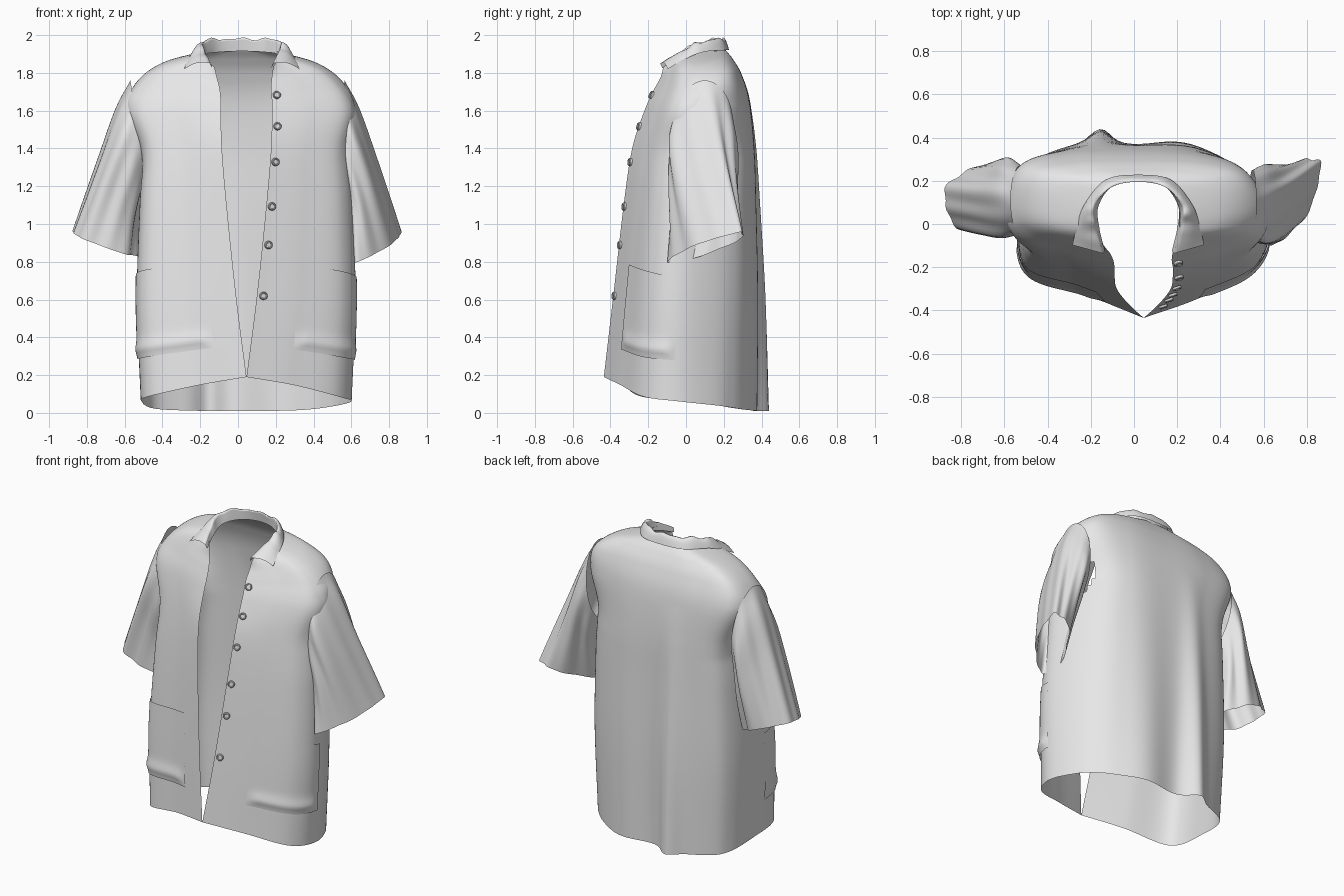
import bpy, bmesh, math
from mathutils import Vector

if "Cube" in bpy.data.objects:
    bpy.data.objects.remove(bpy.data.objects["Cube"])

def material(name, v):
    m = bpy.data.materials.new(name)
    m.diffuse_color = (v, v, v, 1)
    m.use_nodes = True
    m.node_tree.nodes["Principled BSDF"].inputs["Base Color"].default_value = m.diffuse_color
    return m

CLOTH = material("light grey cloth", 0.8)
BUTTON = material("button grey", 0.75)

def clamp(v):
    return min(max(v, 0), 1)

def spline(pts, t):
    """Catmull-Rom through a list of vectors, t in 0..len-1."""
    n = len(pts)
    i = min(max(int(t), 0), n - 2)
    f = t - i
    b, c = pts[i], pts[i + 1]
    a = pts[i - 1] if i > 0 else b * 2 - c
    d = pts[i + 2] if i + 2 < n else c * 2 - b
    return 0.5 * (b * 2 + (c - a) * f + (a * 2 - b * 5 + c * 4 - d) * f * f
                  + (b * 3 - a - c * 3 + d) * f ** 3)

def grid(name, fn, nu, nv, wrap=False, drop=None):
    """Smooth sheet from fn(a, b), with a and b in 0..1."""
    bm = bmesh.new()
    cols = nu if wrap else nu + 1
    vs = [[bm.verts.new(fn(i / nu, j / nv)) for i in range(cols)] for j in range(nv + 1)]
    for j in range(nv):
        for i in range(nu):
            k = (i + 1) % cols
            f = bm.faces.new((vs[j][i], vs[j][k], vs[j + 1][k], vs[j + 1][i]))
            f.smooth = True
    if drop:
        bad = [f for f in bm.faces if drop(f.calc_center_median())]
        bmesh.ops.delete(bm, geom=bad, context='FACES')
    me = bpy.data.meshes.new(name)
    bm.to_mesh(me)
    bm.free()
    ob = bpy.data.objects.new(name, me)
    bpy.context.collection.objects.link(ob)
    me.materials.append(CLOTH)
    return ob

# Body levels: z edge, z side, z back, half width, half gap, y edge, y side, y back
LEVELS = [
    (.19, .06, .01, .555, .0, -.435, .05, .38),
    (.62, .60, .60, .575, .055, -.385, .06, .385),
    (1.10, 1.10, 1.10, .56, .105, -.33, .08, .375),
    (1.40, 1.38, 1.40, .545, .13, -.285, .10, .365),
    (1.60, 1.60, 1.65, .605, .135, -.22, .10, .338),
    (1.71, 1.74, 1.79, .555, .135, -.17, .10, .295),
    (1.775, 1.845, 1.87, .42, .145, -.135, .08, .25),
    (1.83, 1.91, 1.92, .20, .155, -.12, .05, .21)]

def half_section(L, side):
    """Front edge to back; the right side is rounded off behind, the left in front is full."""
    ze, zs, zb, w, g, ye, ys, yb = L
    low = clamp((1.75 - zs) / .3)
    right = side > 0
    c2x, c2y = (.88, .52) if right else (.88 + .06 * low, .52 - .08 * low)
    c4x, c4y = (.86 - .08 * low, .70 - .12 * low) if right else (.88, .74)
    c5y = .97 - .05 * low if right else .97
    ym = ys - (.08 if right else .03) * low
    pts = [(g + (w - g) * fx, ye + (ym - ye) * fy, ze + (zs - ze) * fz)
           for fx, fy, fz in ((0, 0, 0), (.45, .22, .33), (c2x, c2y, .8), (1, 1, 1))]
    pts += [(w * fx, ys + (yb - ys) * fy, zs + (zb - zs) * fy)
            for fx, fy in ((c4x, c4y), (.48, c5y))]
    return [Vector((side * x, y, z)) for x, y, z in pts]

SECTIONS = [half_section(L, 1) + [Vector((0, L[7], L[2]))] + half_section(L, -1)[::-1]
            for L in LEVELS]

def body_point(u, t):
    p = spline([spline(s, u) for s in SECTIONS], t)
    low = max(0, 1 - p.z / 1.6)
    p.x += .045 - .035 * clamp((p.z - 1.3) / .35) * clamp((p.y + .2) / .2)
    if p.y > .15:   # hanging folds at the back
        k = min((p.y - .15) / .1, 1)
        p.y += k * low * (.065 * math.exp(-((p.x + .15) / .07) ** 2)
                          + .015 * math.cos(p.x * 15 - 3) - .012)
    return p

def body_normal(u, t):
    e = .02
    du = body_point(u + e, t) - body_point(u - e, t)
    dt = body_point(u, t + e) - body_point(u, t - e)
    return du.cross(dt).normalized()

def in_armhole(c):
    return abs(c.x) > .45 and ((c.y - .1) / .12) ** 2 + ((c.z - 1.43) / .17) ** 2 < 1

grid("shirt_body", lambda a, b: body_point(a * 12, b * 7), 144, 84, drop=in_armhole)

# Patch pockets follow the body, slightly puffed near the bottom
def pocket(name, u_in, u_out, t_in, t_out):
    def fn(a, b):
        u = u_in + (u_out - u_in) * a
        top = t_in + (t_out - t_in) * a
        t = .40 + (top - .40) * b
        edge = min(1, 8 * a, 8 * (1 - a), 10 * b)
        puff = .007 + edge * .012 * math.exp(-((b - .1) / .1) ** 2)
        return body_point(u, t) + body_normal(u, t) * puff
    grid(name, fn, 30, 30)

pocket("right_pocket", .92, 2.85, 1.34, 1.22)
pocket("left_pocket", 11.38, 9.3, 1.38, 1.24)

# Sleeves: rings from (outer point, inner point, half depth)
def sleeve(name, rings):
    O, I, H = ([Vector(r[k]) for r in rings] for k in range(3))
    def fn(a, b):
        t = b * (len(rings) - 1)
        o, i, h = spline(O, t), spline(I, t), spline(H, t)
        ang = a * math.tau
        ripple = 1 + (.06 * math.sin(5 * ang + 1) + .04 * math.sin(9 * ang)) * math.sin(b * 2.2)
        return (o + i) / 2 + ((o - i) / 2 * math.cos(ang) + h * math.sin(ang)) * ripple
    grid(name, fn, 64, 32, wrap=True)

sleeve("right_sleeve", [
    ((.565, .10, 1.76), (.53, .08, 1.25), (0, .16, 0)),
    ((.64, .11, 1.60), (.56, .06, 1.14), (0, .18, 0)),
    ((.73, .16, 1.34), (.59, .02, 1.00), (-.01, .165, 0)),
    ((.86, .26, .95), (.60, -.04, .80), (-.02, .13, .02))])
sleeve("left_sleeve", [
    ((-.57, .11, 1.76), (-.48, .11, 1.25), (0, .16, 0)),
    ((-.645, .12, 1.60), (-.51, .11, 1.14), (.01, .18, 0)),
    ((-.735, .13, 1.34), (-.53, .11, 1.00), (.03, .17, 0)),
    ((-.87, .15, .96), (-.54, .08, .83), (.05, .15, 0))])

# Collar: stand, fold and fall, running front to back on each side
def mirrored(half):
    return [Vector(p) for p in half] + [Vector((-x, y, z)) for x, y, z in reversed(half[:-1])]

BASE = mirrored([(.155, -.125, 1.825), (.18, -.02, 1.87), (.185, .08, 1.90), (.12, .175, 1.91), (0, .205, 1.915)])
FOLD = mirrored([(.165, -.13, 1.85), (.20, -.01, 1.925), (.205, .08, 1.965), (.125, .17, 1.98), (0, .195, 1.98)])
FALL = mirrored([(.305, -.085, 1.82), (.285, -.01, 1.87), (.25, .09, 1.91), (.15, .205, 1.92), (0, .228, 1.92)])

def collar_point(a, b):
    s = a * 8
    base, fold, fall = (spline(c, s) for c in (BASE, FOLD, FALL))
    p = base.lerp(fold, b * 2) if b <= .5 else fold.lerp(fall, b * 2 - 1)
    wave = .006 * math.sin(s * 5) + .004 * math.sin(s * 8.3 + 1)
    p.z += wave * (1 - abs(2 * b - 1)) * min(s, 8 - s, 1)
    p.z += .018 * math.sin(math.pi * max(0, 2 * b - 1))
    p.y -= .012 * max(0, 1 - min(s, 8 - s)) * b
    p.x += .02
    return p

grid("collar", collar_point, 64, 12)

# Buttons down the right front edge
for n, z in enumerate((1.68, 1.515, 1.325, 1.095, .885, .62)):
    u = .14
    t = min((k / 50 for k in range(350)), key=lambda k: abs(body_point(u, k).z - z))
    nrm = body_normal(u, t)
    bm = bmesh.new()
    rim = [(0, .021), (.010, .021), (.014, .018), (.014, .014), (.010, .012)]
    rings = [[bm.verts.new((r * math.cos(i * math.tau / 20), r * math.sin(i * math.tau / 20), h))
              for i in range(20)] for h, r in rim]
    for r0, r1 in zip(rings, rings[1:]):
        for i in range(20):
            bm.faces.new((r0[i], r0[(i + 1) % 20], r1[(i + 1) % 20], r1[i]))
    bm.faces.new(rings[-1])
    bm.faces.new(rings[0][::-1])
    me = bpy.data.meshes.new("button")
    bm.to_mesh(me)
    bm.free()
    me.materials.append(BUTTON)
    ob = bpy.data.objects.new(f"button_{n + 1}", me)
    bpy.context.collection.objects.link(ob)
    ob.location = body_point(u, t) + nrm * .002
    ob.rotation_euler = nrm.to_track_quat('Z', 'Y').to_euler()
